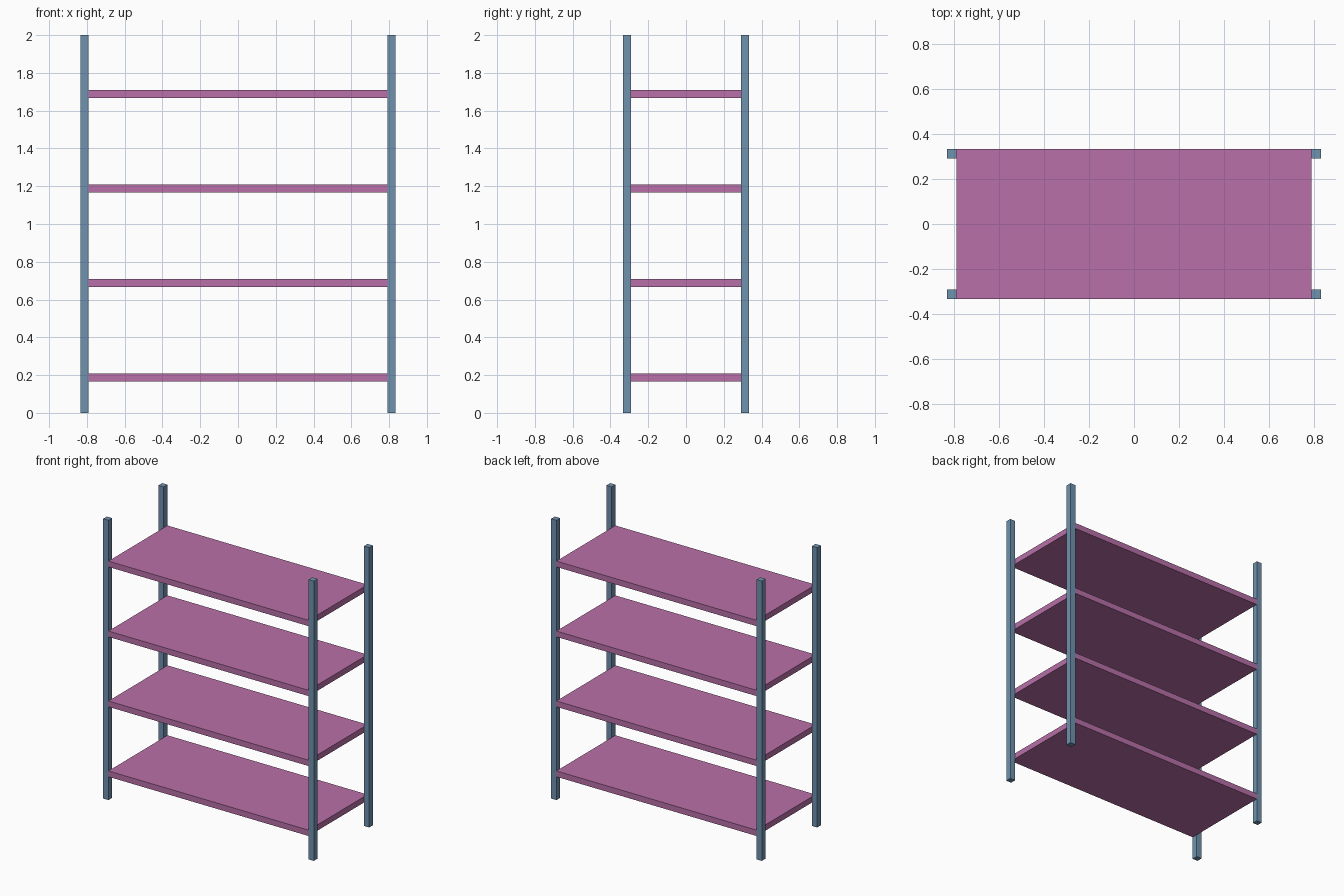
import bpy

if "Cube" in bpy.data.objects:
    bpy.data.objects.remove(bpy.data.objects["Cube"])

WIDTH, DEPTH, HEIGHT = 1.6667, 0.6667, 2.0
T = 0.0417                      # post width and shelf thickness
SHELF_BOTTOMS = (0.1667, 0.6667, 1.1667, 1.6667)


def material(name, color):
    mat = bpy.data.materials.new(name)
    mat.diffuse_color = color
    mat.use_nodes = True
    mat.node_tree.nodes["Principled BSDF"].inputs["Base Color"].default_value = mat.diffuse_color
    return mat


def box(name, center, size, mat):
    bpy.ops.mesh.primitive_cube_add(size=1, location=center)
    obj = bpy.context.object
    obj.name = name
    obj.scale = size
    bpy.ops.object.transform_apply(location=False, rotation=False, scale=True)
    obj.data.materials.append(mat)
    return obj


blue = material("post_blue", (0.16, 0.29, 0.43, 1))
pink = material("shelf_pink", (0.48, 0.16, 0.39, 1))

# Corner posts
for x_name, sx in (("left", -1), ("right", 1)):
    for y_name, sy in (("front", -1), ("back", 1)):
        box(f"{y_name}_{x_name}_post",
            (sx * (WIDTH - T) / 2, sy * (DEPTH - T) / 2, HEIGHT / 2),
            (T, T, HEIGHT), blue)

# Shelves, fitted between the left and right posts
for i, z in enumerate(SHELF_BOTTOMS, 1):
    box(f"shelf_{i}", (0, 0, z + T / 2), (WIDTH - 2 * T, DEPTH, T), pink)
